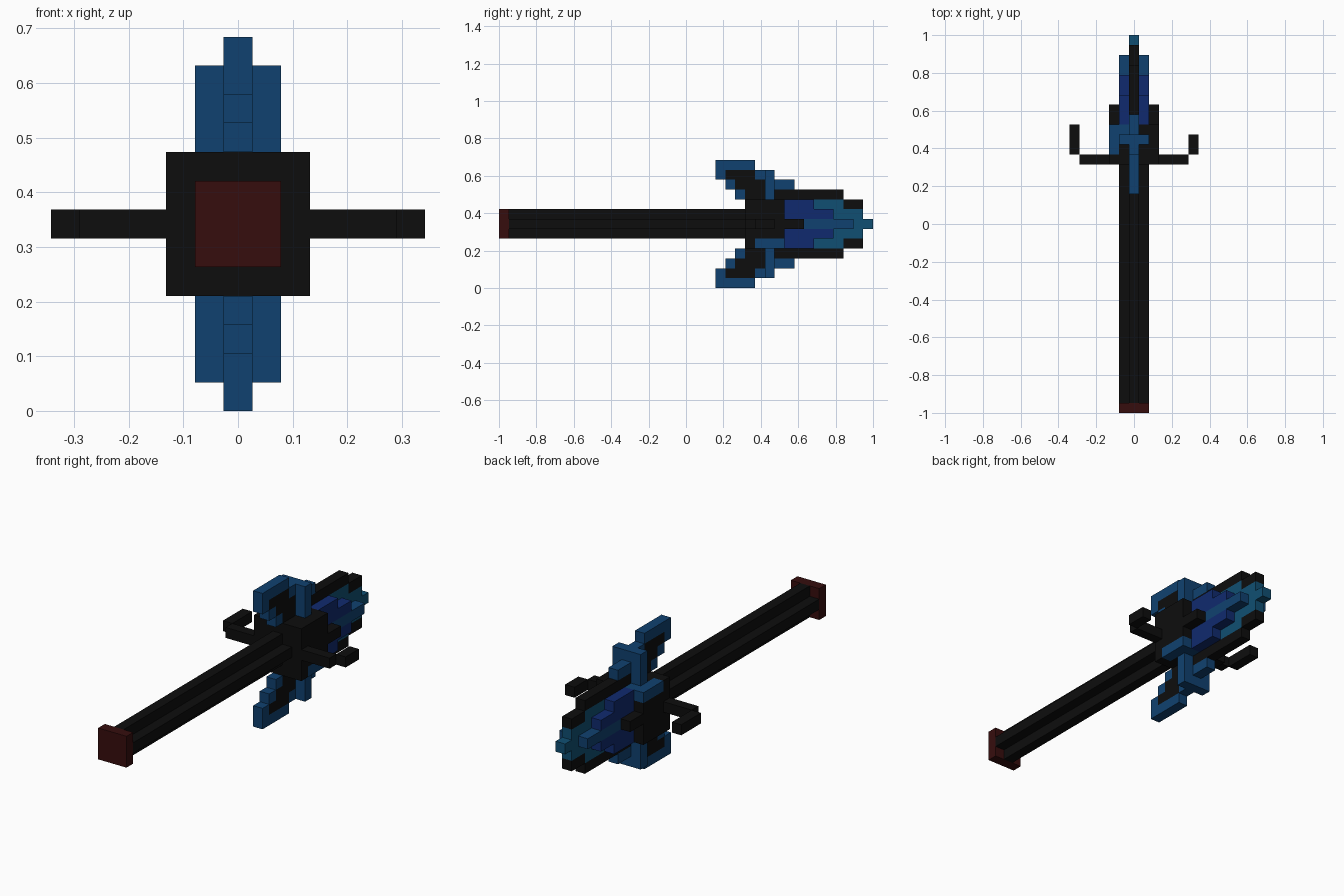
import bpy, bmesh
from mathutils import Vector

old = bpy.data.objects.get("Cube")
if old:
    bpy.data.objects.remove(old)

U = 2 / 38  # edge of one block


def material(name, rgb):
    m = bpy.data.materials.new(name)
    m.use_nodes = True
    m.diffuse_color = (*rgb, 1)
    m.node_tree.nodes["Principled BSDF"].inputs["Base Color"].default_value = (*rgb, 1)
    return m


black = material("black", (.004, .004, .004))
blue = material("steel blue", (.005, .053, .16))
navy = material("royal blue", (.005, .023, .156))
teal = material("teal", (.005, .078, .17))
red = material("dark red", (.037, .004, .004))


def part(name, mat, *boxes, flip_x=False, flip_z=False):
    """Boxes are inclusive block ranges (x, y, z); x and z count from the axis."""
    bm = bmesh.new()
    done = set()
    for xs, ys, zs in boxes:
        for sx in ((1, -1) if flip_x else (1,)):
            for sz in ((1, -1) if flip_z else (1,)):
                x = tuple(sorted(sx * v for v in xs))
                z = tuple(sorted(sz * v for v in zs))
                if (x, ys, z) in done:
                    continue
                done.add((x, ys, z))
                lo = Vector((x[0] - .5, ys[0] - 19, z[0] + 6))
                hi = Vector((x[1] + .5, ys[1] - 18, z[1] + 7))
                cube = bmesh.ops.create_cube(bm, size=1)["verts"]
                for v in cube:
                    v.co = Vector([(lo[i] + hi[i]) / 2 + v.co[i] * (hi[i] - lo[i])
                                   for i in range(3)]) * U
    mesh = bpy.data.meshes.new(name)
    bm.to_mesh(mesh)
    bm.free()
    mesh.materials.append(mat)
    bpy.context.collection.objects.link(bpy.data.objects.new(name, mesh))


MID = (0, 0)

# Handle with a cross section like a plus, and its end cap
part("pommel", red, ((-1, 1), (0, 0), (-1, 1)))
part("shaft", black, (MID, (1, 24), (-1, 1)), ((1, 1), (1, 24), MID), flip_x=True)

# Guard plate, side arms and their bent tips
part("guard_plate", black, ((-2, 2), (25, 25), (-2, 2)))
part("guard_arm", black, ((3, 5), (25, 25), MID), flip_x=True)
part("left_arm_tip", black, ((6, 6), (26, 27), MID))
part("right_arm_tip", black, ((-6, -6), (26, 28), MID))

# Body of the head, with side cheeks
part("head_core", black, ((-1, 1), (26, 28), (-1, 1)), (MID, (26, 28), (2, 2)),
     ((1, 1), (26, 26), (2, 2)), flip_x=True, flip_z=True)
part("cheek", black, ((2, 2), (26, 28), (-1, 1)), ((2, 2), (29, 30), MID), flip_x=True)
for s, side in ((1, "left"), (-1, "right")):
    part(side + "_cheek_edge", black, ((2 * s, 2 * s), (26, 28), (2 * s, 2 * s)),
         ((s, s), (28, 28), (2 * s, 2 * s)))
    part(side + "_cheek_band", blue, ((2 * s, 2 * s), (26, 28), (-2 * s, -2 * s)),
         ((s, s), (28, 28), (-2 * s, -2 * s)))

# Swept horns above and below, blue outside and black inside
part("horn_core", black, (MID, (23, 25), (5, 5)), (MID, (24, 26), (4, 4)),
     (MID, (25, 26), (3, 3)), flip_z=True)
part("horn_edge", blue, (MID, (22, 25), (6, 6)), (MID, (22, 22), (5, 5)),
     (MID, (23, 23), (4, 4)), (MID, (24, 24), (3, 3)), (MID, (26, 26), (5, 5)),
     (MID, (28, 29), (4, 4)), flip_z=True)
part("horn_band", blue, ((-1, 1), (27, 27), (3, 5)), ((1, 1), (27, 27), (2, 2)),
     flip_x=True, flip_z=True)

# Blade: dark rim, teal centre, raised side ridges
part("blade_rim", black, (MID, (28, 34), (3, 3)), (MID, (35, 36), (2, 2)), flip_z=True)
part("blade", teal, (MID, (29, 34), (-2, 2)), (MID, (35, 36), (-1, 1)), (MID, (37, 37), MID))
part("blade_cheek", navy, ((1, 1), (29, 31), (2, 2)), ((1, 1), (29, 33), (1, 1)),
     flip_x=True, flip_z=True)
part("blade_ridge", blue, ((1, 1), (29, 35), MID), flip_x=True)
